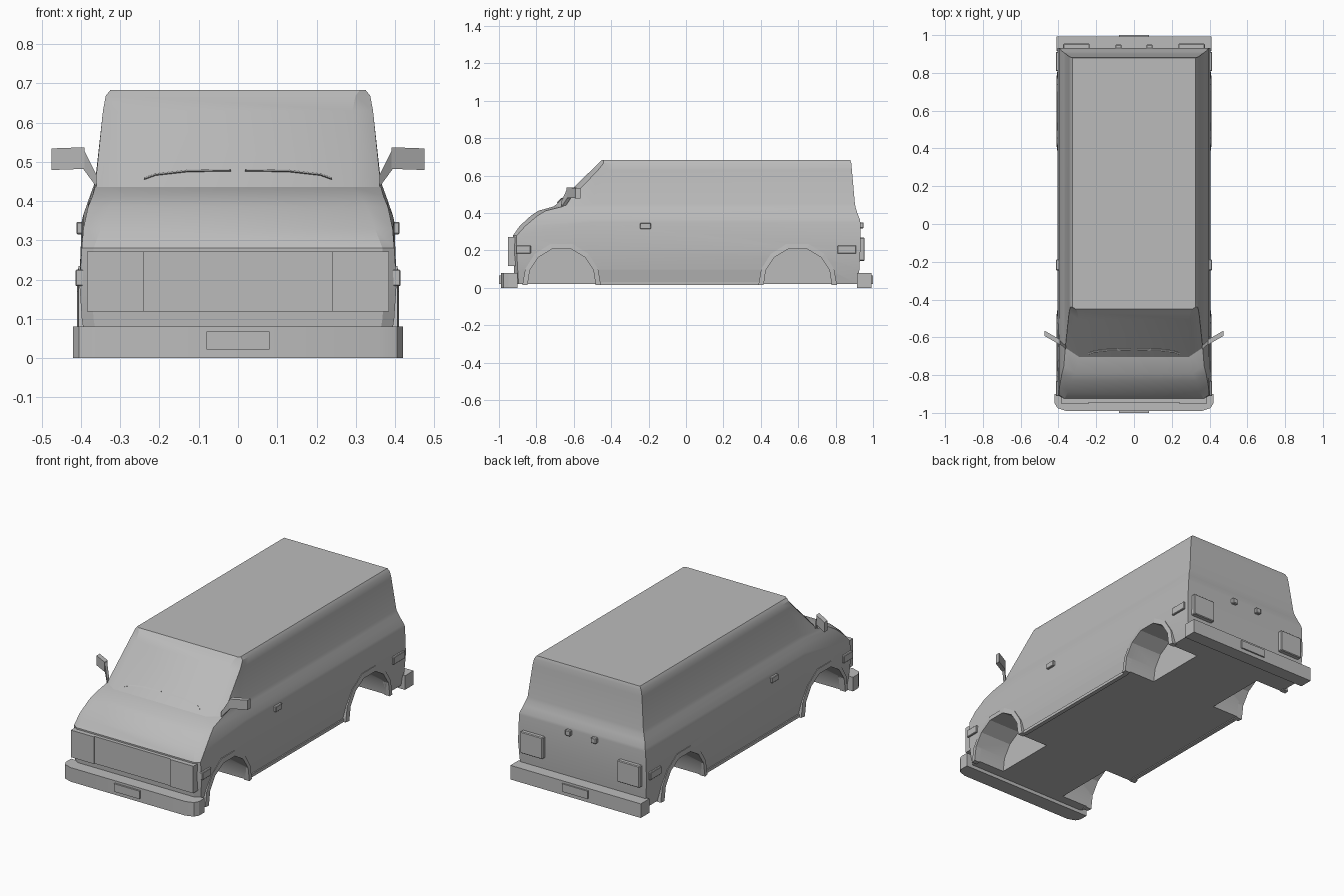
import bpy, bmesh, math
from mathutils import Vector

old = bpy.data.objects.get("Cube")
if old:
    bpy.data.objects.remove(old)

GREY = (0.5, 0.5, 0.5, 1)
paint = bpy.data.materials.new("plain grey")
paint.use_nodes = True
paint.diffuse_color = GREY
paint.node_tree.nodes["Principled BSDF"].inputs["Base Color"].default_value = GREY


def finish(name, bm, smooth=0):
    bmesh.ops.recalc_face_normals(bm, faces=bm.faces)
    mesh = bpy.data.meshes.new(name)
    bm.to_mesh(mesh)
    bm.free()
    mesh.materials.append(paint)
    ob = bpy.data.objects.new(name, mesh)
    bpy.context.collection.objects.link(ob)
    if smooth:
        shade(ob, smooth)
    return ob


def shade(ob, angle):
    bpy.ops.object.select_all(action='DESELECT')
    ob.select_set(True)
    bpy.context.view_layer.objects.active = ob
    bpy.ops.object.shade_smooth_by_angle(angle=math.radians(angle))


def loft(name, rings, smooth=0, cap=True):
    """Skin a row of closed rings."""
    bm = bmesh.new()
    rows = [[bm.verts.new(p) for p in ring] for ring in rings]
    n = len(rows[0])
    for a, b in zip(rows, rows[1:]):
        for i in range(n):
            j = (i + 1) % n
            bm.faces.new((a[i], a[j], b[j], b[i]))
    if cap:
        bm.faces.new(rows[0])
        bm.faces.new(rows[-1])
    return finish(name, bm, smooth)


def box(name, x, y, z, bevel=0):
    bm = bmesh.new()
    bmesh.ops.create_cube(bm, size=1)
    for v in bm.verts:
        v.co = [(lo + hi) / 2 + c * (hi - lo) for c, (lo, hi) in zip(v.co, (x, y, z))]
    if bevel:
        bmesh.ops.bevel(bm, geom=bm.edges[:], offset=bevel, segments=1, affect='EDGES')
    return finish(name, bm)


def pair(name, x, y, z, bevel=0):
    box("left_" + name, x, y, z, bevel)
    box("right_" + name, (-x[1], -x[0]), y, z, bevel)


# Body shell: half width, back y, back z, front y, front z, corner cut
levels = [
    (.385, .92, .02, -.915, .02, .02),
    (.398, .927, .10, -.92, .10, .02),
    (.404, .932, .20, -.925, .19, .02),
    (.398, .932, .35, -.925, .28, .02),
    (.394, .93, .365, -.89, .33, .03),
    (.382, .916, .40, -.83, .385, .035),
    (.371, .907, .43, -.79, .412, .04),
    (.364, .903, .45, -.705, .436, .05),
    (.344, .887, .63, -.505, .63, .035),
    (.337, .884, .665, -.465, .668, .025),
    (.325, .878, .683, -.45, .683, .01),
]


def body_ring(w, yb, zb, yf, zf, c):
    mid = max(-.5, yf + c + .06)
    half = [(w, yb, zb), (w, mid, zb), (w, yf + c, zf), (w - c * 1.5, yf, zf)]
    return half + [(-x, y, z) for x, y, z in reversed(half)]


body = loft("van_body", [body_ring(*l) for l in levels])

# Wheel arches: offset from the wheel centre and height
outer = [(-.21, .015), (-.195, .10), (-.145, .18), (-.06, .235),
         (.06, .235), (.145, .18), (.195, .10), (.21, .015)]
inner = [(-.182, .015), (-.17, .095), (-.125, .163), (-.052, .207),
         (.052, .207), (.125, .163), (.17, .095), (.182, .015)]

cutters = []
for end, yc in (("front", -.665), ("rear", .597)):
    for side, s in (("left", 1), ("right", -1)):
        # Wheel well cutter
        opening = [(-.182, -.1)] + inner + [(.182, -.1)]
        cut = loft(f"{end}_{side}_well_cutter",
                   [[(s * x, yc + y, z) for y, z in opening] for x in (.21, .6)])
        cut.hide_render = True
        cutters.append(cut)
        # Raised lip around the opening
        sections = [[(s * .375, yc + a, b), (s * .41, yc + a, b),
                     (s * .406, yc + c, d), (s * .375, yc + c, d)]
                    for (a, b), (c, d) in zip(inner, outer)]
        loft(f"{end}_{side}_arch_lip", sections)

for cut in cutters:
    mod = body.modifiers.new("well", 'BOOLEAN')
    mod.object = cut
    mod.solver = 'EXACT'
    bpy.context.view_layer.objects.active = body
    bpy.ops.object.modifier_apply(modifier=mod.name)
for cut in cutters:
    bpy.data.objects.remove(cut)
shade(body, 25)

# Sills between the arches
pair("sill", (.37, .394), (-.46, .39), (.015, .032))

# Bumpers
front_outline = [(.42, -.90), (.42, -.95), (.405, -.975), (.36, -.99)]
rear_outline = [(.41, .915), (.41, .992)]
for name, half in (("front_bumper", front_outline), ("rear_bumper", rear_outline)):
    ring = half + [(-x, y) for x, y in reversed(half)]
    loft(name, [[(x, y, z) for x, y in ring] for z in (0, .08)], 30)
box("front_plate", (-.08, .08), (-1, -.985), (.022, .067))
box("rear_plate", (-.08, .08), (.985, 1), (.022, .067))

# Grille and headlamps
box("grille", (-.24, .24), (-.945, -.9), (.118, .272))
pair("headlamp", (.24, .385), (-.952, -.9), (.118, .272))

# Tail lamps, rear handles, side markers, door handles
pair("tail_lamp", (.235, .375), (.92, .955), (.145, .268), .004)
pair("rear_handle", (.065, .098), (.92, .95), (.318, .35), .004)
pair("front_marker", (.39, .414), (-.91, -.83), (.183, .226), .003)
pair("rear_marker", (.39, .414), (.81, .91), (.183, .226), .003)
pair("door_handle", (.385, .412), (-.245, -.188), (.315, .347), .003)

# Mirrors: a bent arm and a slanted housing
for side, s in (("left", 1), ("right", -1)):
    arm = [(.36, -.665, .435, .465), (.393, -.635, .48, .532)]
    head = [(.391, -.64, .482, .537), (.475, -.592, .479, .534)]
    for part, ends, depth in (("arm", arm, .02), ("mirror", head, .028)):
        loft(f"{side}_{part}", [[(s * x, y, lo), (s * x, y + depth, lo),
                                 (s * x, y + depth, hi), (s * x, y, hi)]
                                for x, y, lo, hi in ends])

# Wipers lying on the windshield
for side, s in (("left", 1), ("right", -1)):
    path = [(.018, .478), (.13, .476), (.21, .467), (.24, .456)]
    rings = []
    for x, z in path:
        y = -.705 + (z - .436) * 1.03
        rings.append([(s * x, y + a, z + b) for a, b in
                      ((-.008, 0), (0, -.003), (.006, 0), (0, .004))])
    loft(side + "_wiper", rings)
